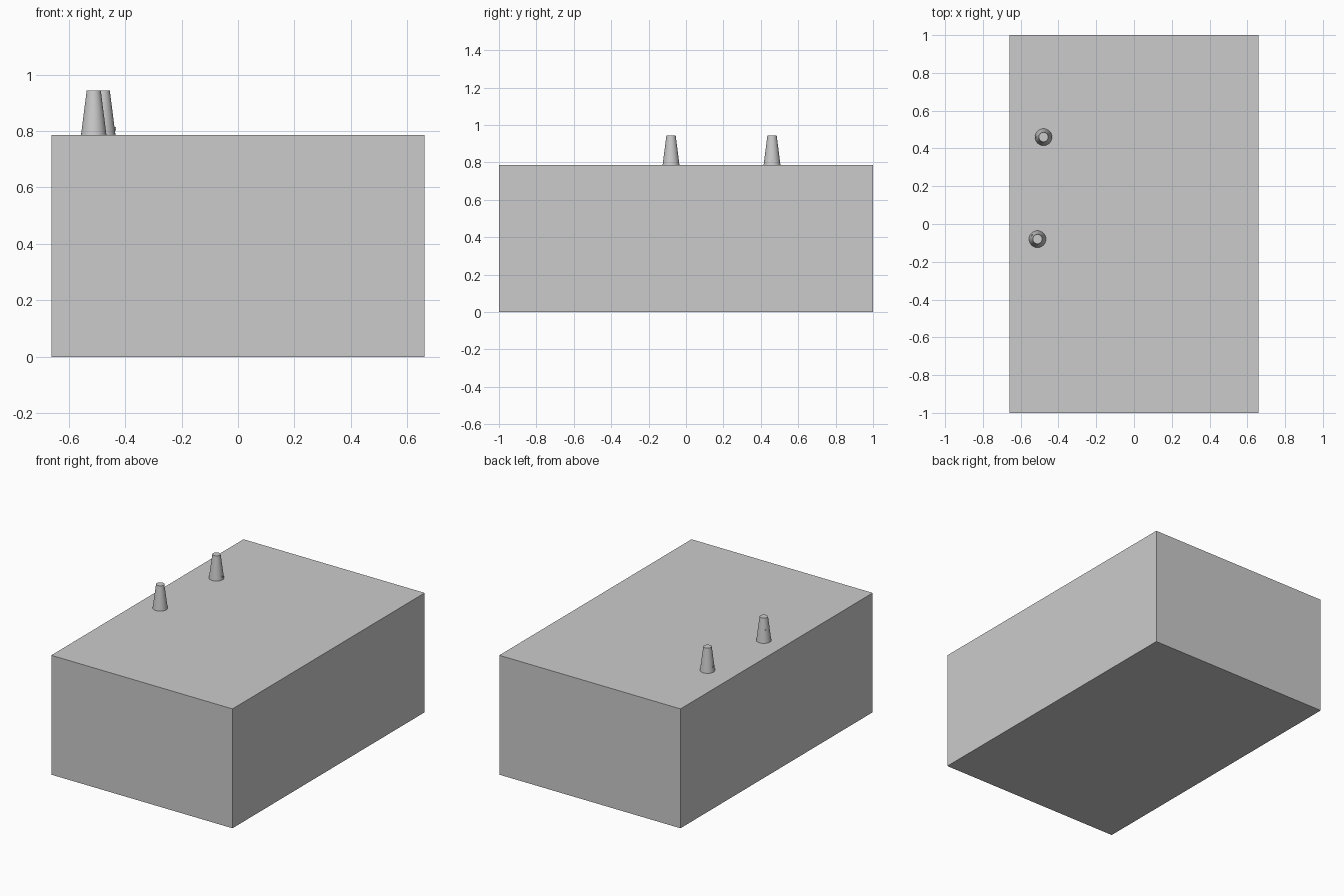
import bpy, math
from mathutils import Vector

if "Cube" in bpy.data.objects:
    bpy.data.objects.remove(bpy.data.objects["Cube"])

TOP = 0.786      # height of the block
PEG_H = 0.157    # height of each tapered peg
R_BASE, R_TIP = 0.045, 0.025


def smooth(obj):
    bpy.context.view_layer.objects.active = obj
    bpy.ops.object.shade_smooth_by_angle(angle=math.radians(35))


def peg(name, x, y):
    bpy.ops.mesh.primitive_cone_add(vertices=32, radius1=R_BASE, radius2=R_TIP,
                                    depth=PEG_H, location=(x, y, TOP + PEG_H / 2))
    obj = bpy.context.object
    obj.name = name
    smooth(obj)


def stud(name, x, y, angle, height):
    # small round stud seated in the sloping side of a peg
    r = R_BASE + (R_TIP - R_BASE) * height / PEG_H
    a = math.radians(angle)
    out = Vector((math.cos(a), math.sin(a), 0))
    loc = Vector((x, y, TOP + height)) + out * r
    bpy.ops.mesh.primitive_cylinder_add(vertices=12, radius=0.006, depth=0.008, location=loc)
    obj = bpy.context.object
    obj.name = name
    obj.rotation_euler = out.to_track_quat('Z', 'Y').to_euler()
    smooth(obj)


# Main block
bpy.ops.mesh.primitive_cube_add(size=1, location=(0, 0, TOP / 2))
block = bpy.context.object
block.name = "block"
block.scale = (1.32, 2.0, TOP)
bpy.ops.object.transform_apply(location=False, rotation=False, scale=True)

# Two tapered pegs with their studs
front, back = (-0.511, -0.08), (-0.479, 0.46)
peg("front_peg", *front)
peg("back_peg", *back)
stud("front_peg_stud", *front, 145, 0.08)
stud("back_peg_right_stud", *back, 0, 0.022)
stud("back_peg_left_stud", *back, 180, 0.035)
